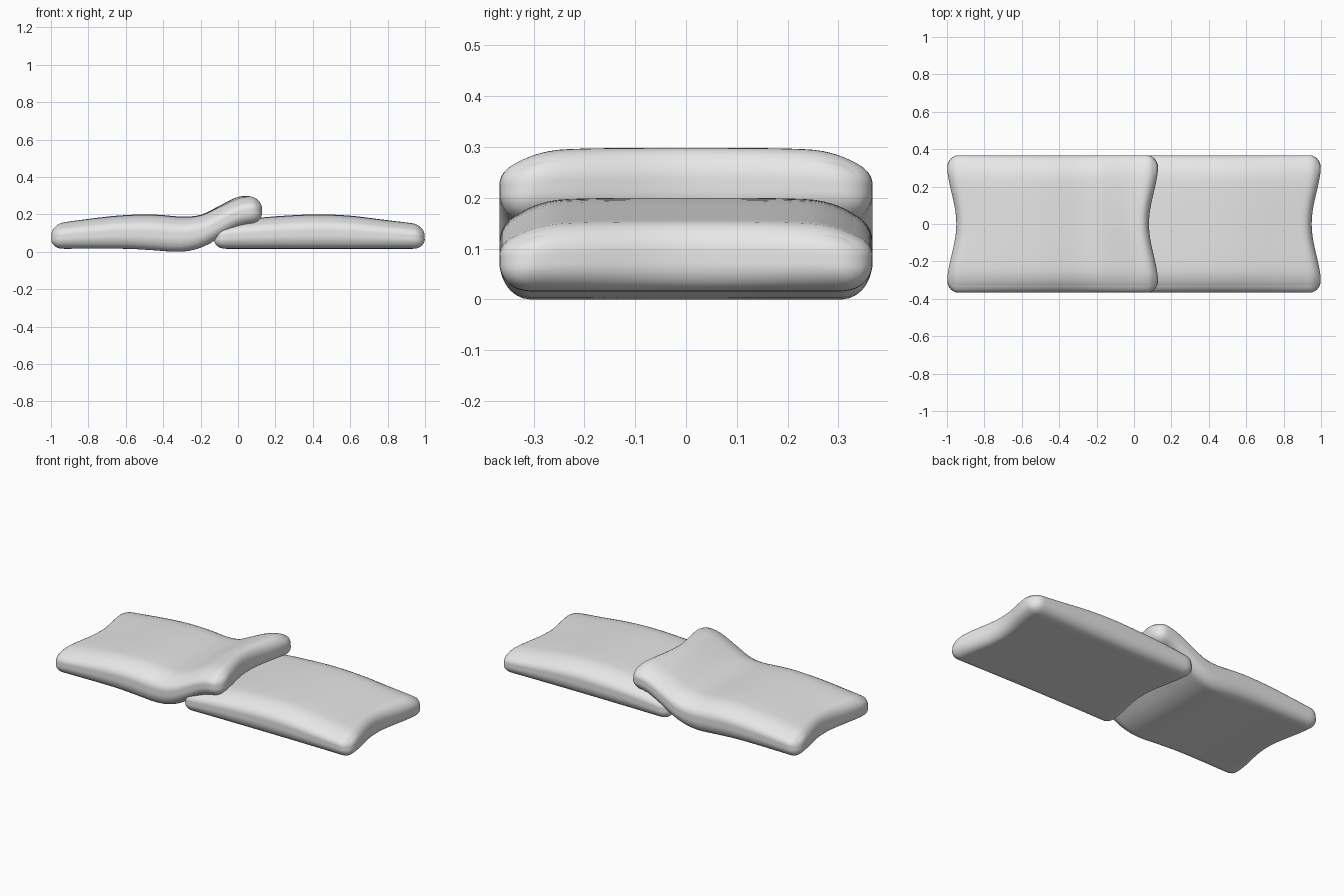
import bpy, bmesh, math
from mathutils import Vector

old = bpy.data.objects.get("Cube")
if old:
    bpy.data.objects.remove(old)

# One plain cloth colour
cloth = bpy.data.materials.new("light_grey_cloth")
cloth.use_nodes = True
cloth.diffuse_color = (0.8, 0.8, 0.8, 1)
cloth.node_tree.nodes["Principled BSDF"].inputs["Base Color"].default_value = (0.8, 0.8, 0.8, 1)

HALF_LEN, HALF_DEPTH = 0.565, 0.367


def curve(points, x):
    """Smooth height through (x, z) points."""
    if x <= points[0][0]:
        return points[0][1]
    if x >= points[-1][0]:
        return points[-1][1]

    def slope(i):
        a, b = points[max(i - 1, 0)], points[min(i + 1, len(points) - 1)]
        return (b[1] - a[1]) / (b[0] - a[0])

    i = max(k for k, p in enumerate(points) if p[0] <= x)
    (x0, z0), (x1, z1) = points[i], points[i + 1]
    w = x1 - x0
    t = (x - x0) / w
    return (z0 * (1 + 2 * t) * (1 - t) ** 2 + slope(i) * w * t * (1 - t) ** 2
            + z1 * t * t * (3 - 2 * t) + slope(i + 1) * w * t * t * (t - 1))


def pillow(name, centre, top, bottom):
    """Rounded slab with pinched ends, bent between two height curves."""
    bm = bmesh.new()
    bmesh.ops.create_cube(bm, size=2)
    bmesh.ops.subdivide_edges(bm, edges=bm.edges[:], cuts=39, use_grid_fill=True)
    for v in bm.verts:
        # Crowd the grid toward the rims, then round the rims off
        a, b, c = (k * (1.5 - 0.5 * k * k) for k in v.co)
        up = (c + 1) / 2
        half = Vector((HALF_LEN, HALF_DEPTH, 1))
        radius = Vector((0.06, 0.06 + 0.07 * up * up, 0.85))
        p = Vector((a * half.x, b * half.y, c))
        core = Vector([max(-h + r, min(h - r, k)) for k, h, r in zip(p, half, radius)])
        e = Vector([(k - q) / r for k, q, r in zip(p, core, radius)])
        if e.length > 0:
            e *= max(abs(k) for k in e) / e.length
        x, y, h = (q + k * r for q, k, r in zip(core, e, radius))
        # Height between the lower and upper curves, with a slight crown
        lo, hi = curve(bottom, x + centre), curve(top, x + centre)
        hi -= 0.015 * (y / HALF_DEPTH) ** 4
        z = lo + (hi - lo) * (h + 1) / 2
        # Pinch the middle of both ends inward
        pinch = 0.05 * (1 + math.cos(math.pi * min(abs(y) / 0.33, 1))) / 2
        x -= math.copysign(pinch * abs(x / HALF_LEN) ** 3, x)
        v.co = (x + centre, y, z)
    mesh = bpy.data.meshes.new(name)
    bm.to_mesh(mesh)
    bm.free()
    mesh.materials.append(cloth)
    mesh.polygons.foreach_set("use_smooth", [True] * len(mesh.polygons))
    obj = bpy.data.objects.new(name, mesh)
    bpy.context.collection.objects.link(obj)


pillow("lower_pillow", 0.435,
       [(-0.13, 0.15), (0.07, 0.178), (0.25, 0.193), (0.43, 0.2),
        (0.6, 0.193), (0.8, 0.17), (1, 0.148)],
       [(-0.13, 0.016), (1, 0.016)])

pillow("overlapping_pillow", -0.435,
       [(-1, 0.152), (-0.8, 0.177), (-0.65, 0.193), (-0.5, 0.2), (-0.4, 0.196),
        (-0.3, 0.188), (-0.2, 0.196), (-0.1, 0.24), (0, 0.285), (0.06, 0.298), (0.13, 0.296)],
       [(-1, 0.016), (-0.6, 0.016), (-0.45, 0.008), (-0.33, 0), (-0.25, 0.007),
        (-0.17, 0.034), (-0.1, 0.075), (0, 0.132), (0.06, 0.148), (0.13, 0.155)])
